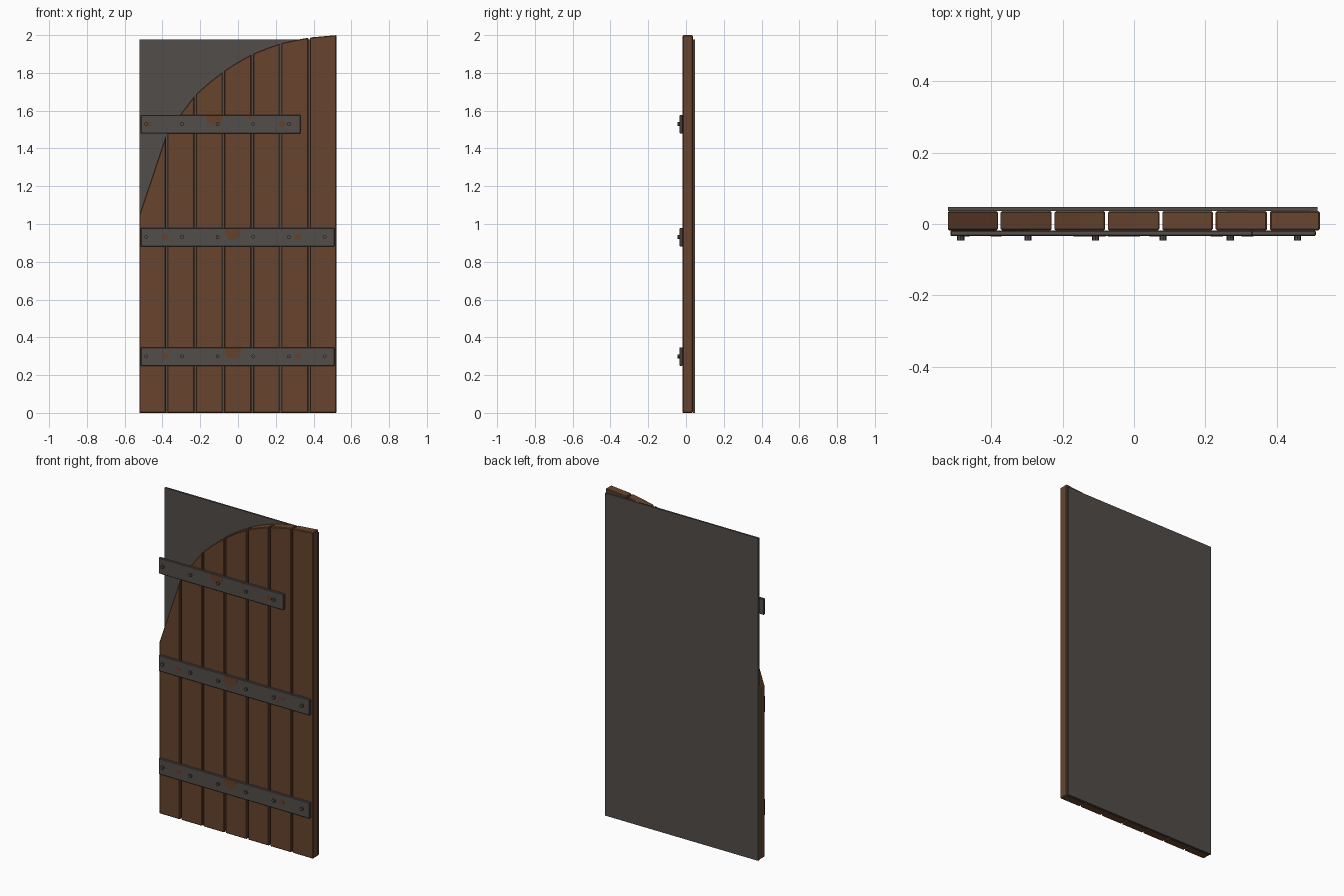
import bpy, bmesh, math

if "Cube" in bpy.data.objects:
    bpy.data.objects.remove(bpy.data.objects["Cube"])

def material(name, rgb):
    m = bpy.data.materials.new(name)
    m.diffuse_color = (*rgb, 1)
    m.use_nodes = True
    m.node_tree.nodes["Principled BSDF"].inputs["Base Color"].default_value = m.diffuse_color
    return m

WOOD = material("brown_wood", (0.135, 0.058, 0.027))
IRON = material("dark_iron", (0.085, 0.074, 0.068))
RUST = material("rust", (0.13, 0.055, 0.027))

def prism(name, outline, y0, y1, mat, bevel=0.0):
    """Extrude an (x, z) outline between two depths."""
    bm = bmesh.new()
    face = bm.faces.new([bm.verts.new((x, y0, z)) for x, z in outline])
    ext = bmesh.ops.extrude_face_region(bm, geom=[face])
    moved = [v for v in ext["geom"] if isinstance(v, bmesh.types.BMVert)]
    bmesh.ops.translate(bm, verts=moved, vec=(0, y1 - y0, 0))
    bmesh.ops.recalc_face_normals(bm, faces=bm.faces[:])
    me = bpy.data.meshes.new(name)
    bm.to_mesh(me)
    bm.free()
    me.materials.append(mat)
    ob = bpy.data.objects.new(name, me)
    bpy.context.collection.objects.link(ob)
    if bevel:
        b = ob.modifiers.new("chamfer", "BEVEL")
        b.width = bevel
        b.segments = 1
        b.limit_method = "ANGLE"
        b.angle_limit = math.radians(40)
    return ob

def rect(x0, x1, z0, z1):
    return [(x0, z0), (x1, z0), (x1, z1), (x0, z1)]

def disc(x, z, r, n, z_max=9):
    return [(x + r * math.cos(2 * math.pi * i / n),
             min(z_max, z + r * math.sin(2 * math.pi * i / n))) for i in range(n)]

# Arched top edge
ARCH = [(-0.522, 1.05), (-0.378, 1.478), (-0.303, 1.583), (-0.227, 1.683),
        (-0.152, 1.75), (-0.077, 1.808), (0.0, 1.858), (0.075, 1.9),
        (0.15, 1.93), (0.225, 1.956), (0.3, 1.973), (0.377, 1.987), (0.522, 2.0)]

def arch(x):
    for (xa, za), (xb, zb) in zip(ARCH, ARCH[1:]):
        if x <= xb:
            return za + (zb - za) * (x - xa) / (xb - xa)
    return 2.0

# Planks
edges = [-0.526, -0.378, -0.227, -0.077, 0.0755, 0.225, 0.377, 0.525]
for i, (a, b) in enumerate(zip(edges, edges[1:])):
    a, b = a + 0.004, b - 0.004
    xs = [b] + [x for x, _ in reversed(ARCH) if a + 0.01 < x < b - 0.01] + [a]
    prism(f"plank_{i + 1}", [(a, 0), (b, 0)] + [(x, arch(x)) for x in xs],
          -0.018, 0.036, WOOD, 0.004)

# Backing plate
prism("back_plate", rect(-0.522, 0.515, 0.0, 1.977), 0.036, 0.047, IRON)

# Iron straps with rivets
straps = [("bottom", 0.249, 0.51, 6), ("middle", 0.881, 0.51, 6), ("top", 1.479, 0.332, 5)]
for name, z, x1, count in straps:
    prism(f"{name}_strap", rect(-0.515, x1, z, z + 0.098), -0.034, -0.018, IRON, 0.003)
    for i in range(count):
        prism(f"{name}_rivet_{i + 1}", disc(-0.486 + 0.189 * i, z + 0.05, 0.01, 8),
              -0.046, -0.033, IRON)

# Rust patches: x, height on strap, radius
low = [(-0.387, 0.05, 0.016), (-0.028, 0.08, 0.045), (0.318, 0.05, 0.017)]
high = [(-0.478, 0.05, 0.017), (-0.125, 0.088, 0.045), (0.06, 0.092, 0.016), (0.232, 0.05, 0.018)]
for (name, z, _, _), spots in zip(straps, (low, low, high)):
    for i, (x, h, r) in enumerate(spots):
        prism(f"{name}_rust_{i + 1}", disc(x, z + h, r, 16, z + 0.095),
              -0.0347, -0.033, RUST)
